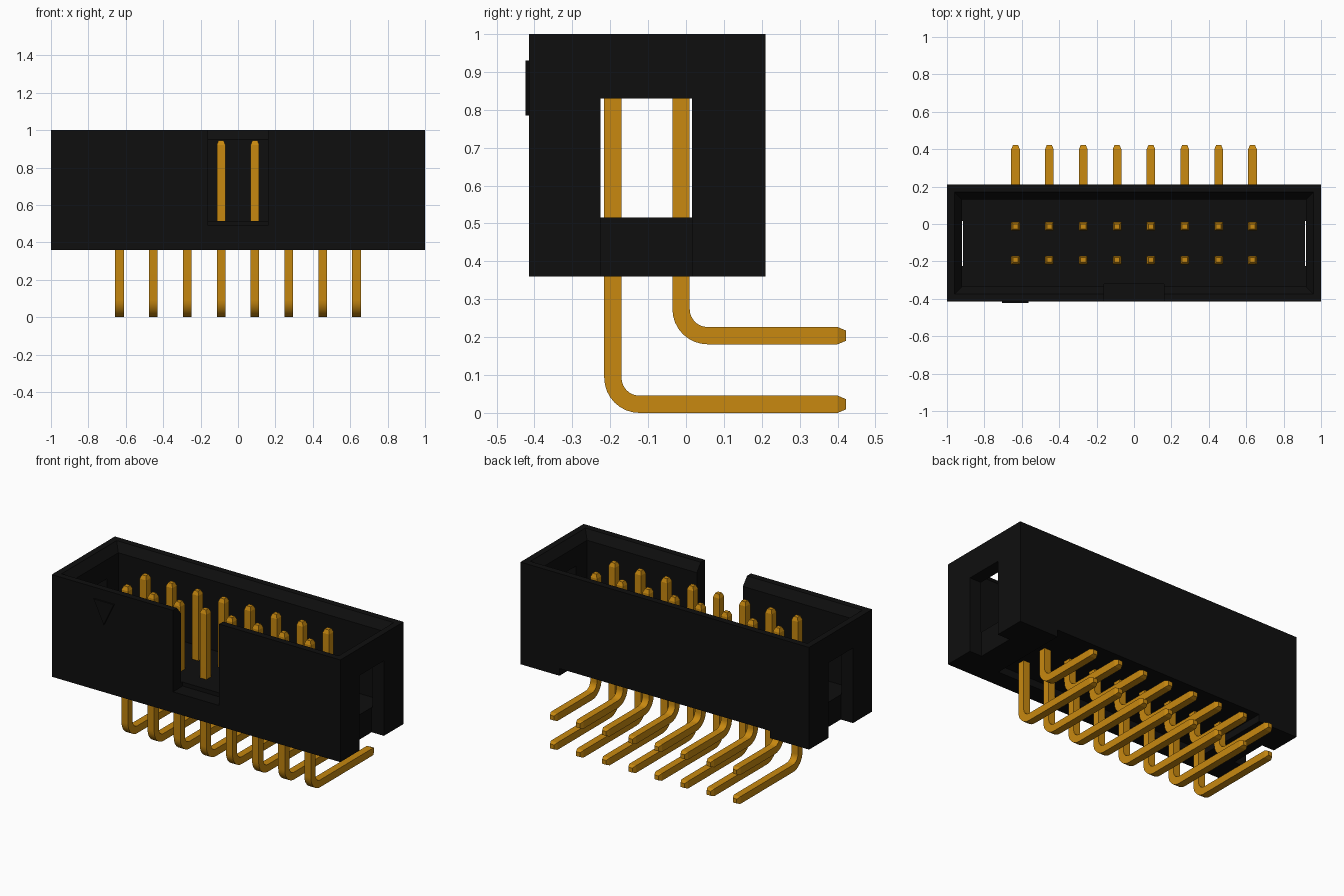
import bpy, bmesh, math
from mathutils import Vector

cube = bpy.data.objects.get("Cube")
if cube:
    bpy.data.objects.remove(cube, do_unlink=True)


def make_material(name, rgb, roughness):
    mat = bpy.data.materials.new(name)
    mat.use_nodes = True
    mat.diffuse_color = (*rgb, 1)
    bsdf = mat.node_tree.nodes["Principled BSDF"]
    bsdf.inputs["Base Color"].default_value = (*rgb, 1)
    bsdf.inputs["Roughness"].default_value = roughness
    return mat


BLACK = make_material("black plastic", (0.0045, 0.0045, 0.0045), 0.6)
GOLD = make_material("gold metal", (0.58, 0.25, 0.005), 0.4)


def loft(name, rings, mat):
    """Closed solid through a list of rings with equal point counts."""
    bm = bmesh.new()
    loops = [[bm.verts.new(p) for p in ring] for ring in rings]
    n = len(loops[0])
    for a, b in zip(loops, loops[1:]):
        for i in range(n):
            j = (i + 1) % n
            bm.faces.new((a[i], a[j], b[j], b[i]))
    bm.faces.new(loops[0])
    bm.faces.new(loops[-1])
    bmesh.ops.recalc_face_normals(bm, faces=bm.faces[:])
    mesh = bpy.data.meshes.new(name)
    bm.to_mesh(mesh)
    bm.free()
    mesh.materials.append(mat)
    obj = bpy.data.objects.new(name, mesh)
    bpy.context.collection.objects.link(obj)
    return obj


def rect(x0, x1, y0, y1, z):
    return [(x0, y0, z), (x1, y0, z), (x1, y1, z), (x0, y1, z)]


def box(name, x0, x1, y0, y1, z0, z1):
    return loft(name, [rect(x0, x1, y0, y1, z0), rect(x0, x1, y0, y1, z1)], BLACK)


def cut(target, cutter):
    mod = target.modifiers.new("cut", 'BOOLEAN')
    mod.operation = 'DIFFERENCE'
    mod.solver = 'EXACT'
    mod.object = cutter
    bpy.context.view_layer.objects.active = target
    bpy.ops.object.modifier_apply(modifier=mod.name)
    bpy.data.objects.remove(cutter, do_unlink=True)


# Shroud housing
FRONT, BACK, BOTTOM, TOP = -0.415, 0.21, 0.36, 1.0
FLOOR, WALL, RIM = 0.515, 0.08, 0.04
housing = box("housing", -1, 1, FRONT, BACK, BOTTOM, TOP)


def inset(d, z):
    return rect(-1 + d, 1 - d, FRONT + d, BACK - d, z)


# Open cavity with a bevelled lead-in around the rim
cut(housing, loft("cavity_cutter", [
    inset(WALL, FLOOR), inset(WALL, TOP - 0.05), inset(RIM, TOP), inset(RIM, TOP + 0.1)], BLACK))

# Key notch in the front wall
cut(housing, box("notch_cutter", -0.16, 0.16, FRONT - 0.1, FRONT + WALL + 0.015, 0.49, TOP + 0.1))

# Latch groove in each end wall
for s in (-1, 1):
    x0, x1 = sorted((s * 0.915, s * 1.1))
    cut(housing, box("groove_cutter", x0, x1, -0.225, 0.016, BOTTOM - 0.1, 0.83))

# Shallow relief under the back wall
cut(housing, box("relief_cutter", -0.73, 0.73, -0.30, BACK + 0.1, BOTTOM - 0.1, BOTTOM + 0.045))

# First-pin marker, a raised triangle on the front wall
loft("first_pin_marker", [
    [(-0.705, y, 0.93), (-0.565, y, 0.93), (-0.635, y, 0.785)] for y in (FRONT - 0.008, FRONT + 0.01)], BLACK)

# Right-angle pins
HALF = 0.0228
PITCH = 0.181
BEND = 0.07


def pin(name, x, y, z):
    # Path entries: y, z, direction angle of travel, section scale
    path = [(y, 0.945, 0, 0.6), (y, 0.922, 0, 1)]
    steps = 8
    for i in range(steps + 1):
        a = math.pi / 2 * i / steps
        path.append((y + BEND - BEND * math.cos(a), z + BEND - BEND * math.sin(a), a, 1))
    path += [(0.40, z, math.pi / 2, 1), (0.422, z, math.pi / 2, 0.6)]
    rings = []
    for py, pz, a, k in path:
        h = HALF * k
        side = Vector((0, math.cos(a), math.sin(a))) * h
        centre = Vector((x, py, pz))
        across = Vector((h, 0, 0))
        rings.append([centre - across - side, centre + across - side,
                      centre + across + side, centre - across + side])
    obj = loft(name, rings, GOLD)
    bpy.ops.object.select_all(action='DESELECT')
    obj.select_set(True)
    bpy.context.view_layer.objects.active = obj
    bpy.ops.object.shade_smooth_by_angle(angle=math.radians(15))


for i in range(8):
    x = (i - 3.5) * PITCH
    pin(f"front_pin_{i + 1}", x, -0.193, HALF)
    pin(f"back_pin_{i + 1}", x, -0.013, HALF + PITCH)
